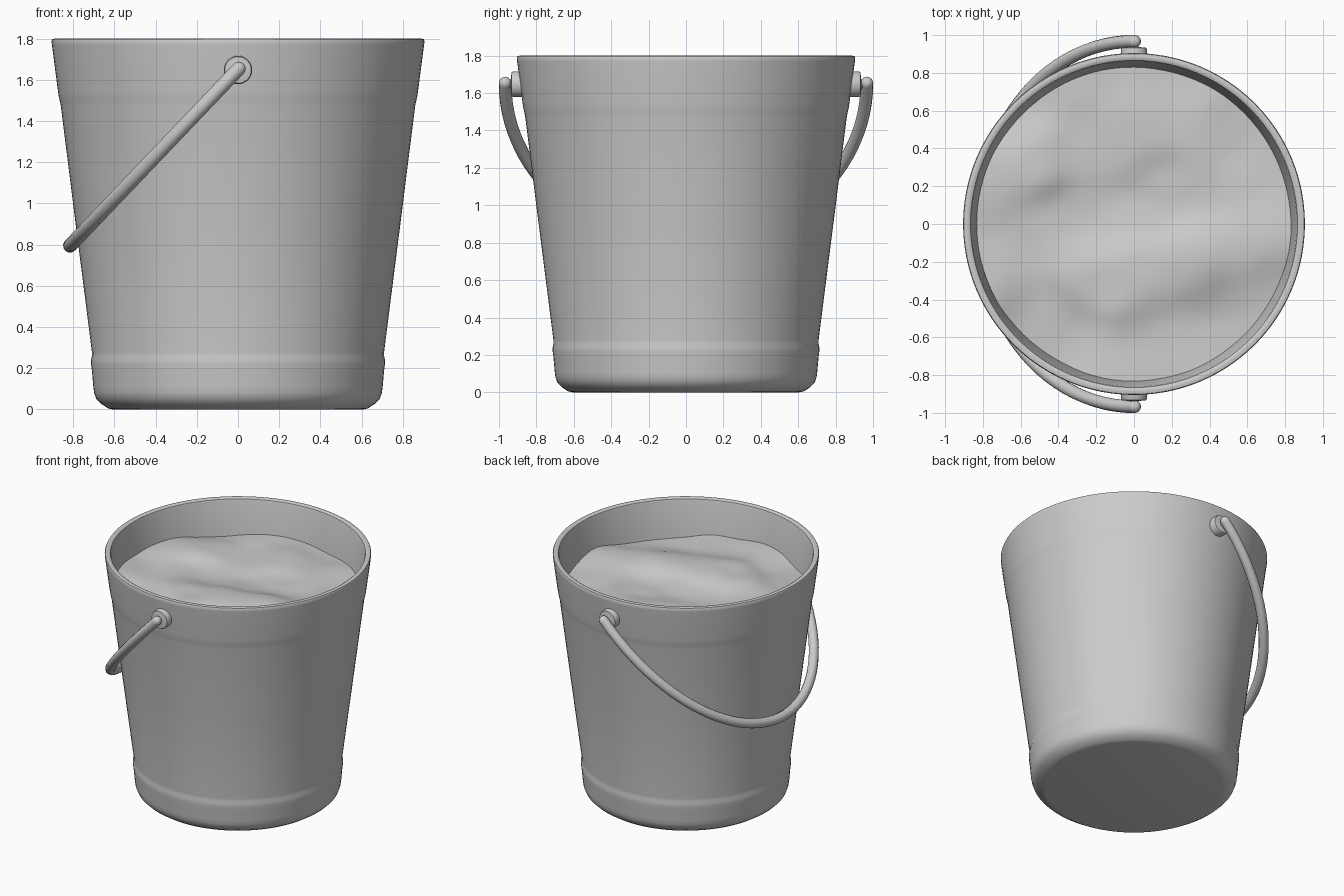
import bpy, bmesh, math
from mathutils import Vector, noise

if "Cube" in bpy.data.objects:
    bpy.data.objects.remove(bpy.data.objects["Cube"])


def finish(name, bm, angle=40):
    bmesh.ops.recalc_face_normals(bm, faces=bm.faces)
    me = bpy.data.meshes.new(name)
    bm.to_mesh(me)
    bm.free()
    ob = bpy.data.objects.new(name, me)
    bpy.context.collection.objects.link(ob)
    smooth(ob, angle)
    return ob


def smooth(ob, angle):
    bpy.ops.object.select_all(action='DESELECT')
    ob.select_set(True)
    bpy.context.view_layer.objects.active = ob
    bpy.ops.object.shade_smooth_by_angle(angle=math.radians(angle))


def lathe(bm, profile, point, n):
    """Spin (radius, height) pairs; zero radius makes a pole."""
    rings = []
    for r, h in profile:
        if r == 0:
            rings.append([bm.verts.new(point(0, h, 0))] * n)
        else:
            rings.append([bm.verts.new(point(r, h, math.tau * i / n)) for i in range(n)])
    for a, b in zip(rings, rings[1:]):
        for i in range(n):
            j = (i + 1) % n
            bm.faces.new(list(dict.fromkeys((a[i], a[j], b[j], b[i]))))


# Bucket shell: outside, rolled rim, inside wall and floor
profile = [(0, 0), (0.605, 0), (0.63, 0.005), (0.665, 0.028), (0.687, 0.05),
           (0.698, 0.08), (0.702, 0.11), (0.709, 0.19), (0.713, 0.22), (0.713, 0.24),
           (0.709, 0.26), (0.709, 0.28), (0.784, 0.87), (0.86, 1.475), (0.863, 1.49),
           (0.869, 1.515), (0.873, 1.54), (0.903, 1.77), (0.905, 1.788), (0.901, 1.797),
           (0.888, 1.80), (0.876, 1.799), (0.866, 1.793), (0.861, 1.775), (0.831, 1.55),
           (0.66, 0.10), (0.61, 0.05), (0, 0.05)]
bm = bmesh.new()
lathe(bm, profile, lambda r, h, a: (r * math.cos(a), r * math.sin(a), h), 96)
finish("bucket", bm)

# Sand: lumpy disc blended from a few known heights (x, y, z)
heights = [(-.8, .2, 1.57), (-.56, .36, 1.595), (-.63, .56, 1.52), (-.4, .75, 1.55),
           (-.05, .82, 1.55), (.2, .8, 1.52), (.0, .55, 1.57), (.3, .5, 1.55),
           (.6, .5, 1.52), (-.25, .05, 1.52), (.15, .12, 1.53), (.5, .15, 1.54),
           (.8, .2, 1.53), (-.25, -.25, 1.57), (.05, -.3, 1.595), (.35, -.2, 1.6),
           (.65, -.12, 1.58), (.75, -.4, 1.52), (.45, -.5, 1.52), (.2, -.83, 1.55),
           (.12, -.62, 1.54), (-.15, -.8, 1.56), (-.41, -.72, 1.51), (-.5, -.5, 1.52),
           (-.78, -.32, 1.58), (-.55, -.1, 1.54), (-.25, .4, 1.54)]


def sand_point(r, h, a):
    x, y = r * math.cos(a), r * math.sin(a)
    w = [math.exp(-((x - p[0]) ** 2 + (y - p[1]) ** 2) / 0.03) + 1e-5 for p in heights]
    z = sum(k * p[2] for k, p in zip(w, heights)) / sum(w)
    z += 0.008 * noise.noise(Vector((x * 5 + 7, y * 6 + 2, 0.5)))
    return (x, y, z)


bm = bmesh.new()
lathe(bm, [(0.833 * i / 28, 0) for i in range(29)], sand_point, 84)
finish("sand", bm, 60)

# Handle mounts: round boss with a small pin, one per side
for side, label in ((-1, "front"), (1, "back")):
    bm = bmesh.new()
    lathe(bm, [(0, .86), (.069, .86), (.069, .922), (.064, .933), (.034, .936),
               (.022, .938), (.022, .97), (0, .97)],
          lambda r, h, a: (r * math.cos(a), side * h, 1.647 + r * math.sin(a)), 32)
    finish(label + "_handle_mount", bm)

# Handle: half-ellipse wire hanging towards -x with rounded ends
pivot, drop = Vector((0, 0, 1.65)), Vector((-0.815, 0, -0.855))
up = -drop.normalized()
path = []
for k in range(5):
    a = math.radians(88 - 20 * k)
    path.append((pivot + Vector((0, -.967, 0)) + up * (.005 + .034 * math.sin(a)), math.cos(a)))
for i in range(49):
    t = math.pi * i / 48
    path.append((pivot + Vector((0, -.967 * math.cos(t), 0)) + drop * math.sin(t), 1))
path += [(Vector((p.x, -p.y, p.z)), r) for p, r in reversed(path[:5])]

curve = bpy.data.curves.new("handle", 'CURVE')
curve.dimensions = '3D'
curve.bevel_depth = 0.034
curve.bevel_resolution = 4
curve.use_fill_caps = True
spline = curve.splines.new('POLY')
spline.points.add(len(path) - 1)
for pt, (p, r) in zip(spline.points, path):
    pt.co = (*p, 1)
    pt.radius = r
handle = bpy.data.objects.new("handle", curve)
bpy.context.collection.objects.link(handle)
bpy.ops.object.select_all(action='DESELECT')
handle.select_set(True)
bpy.context.view_layer.objects.active = handle
bpy.ops.object.convert(target='MESH')
smooth(bpy.context.view_layer.objects.active, 50)
